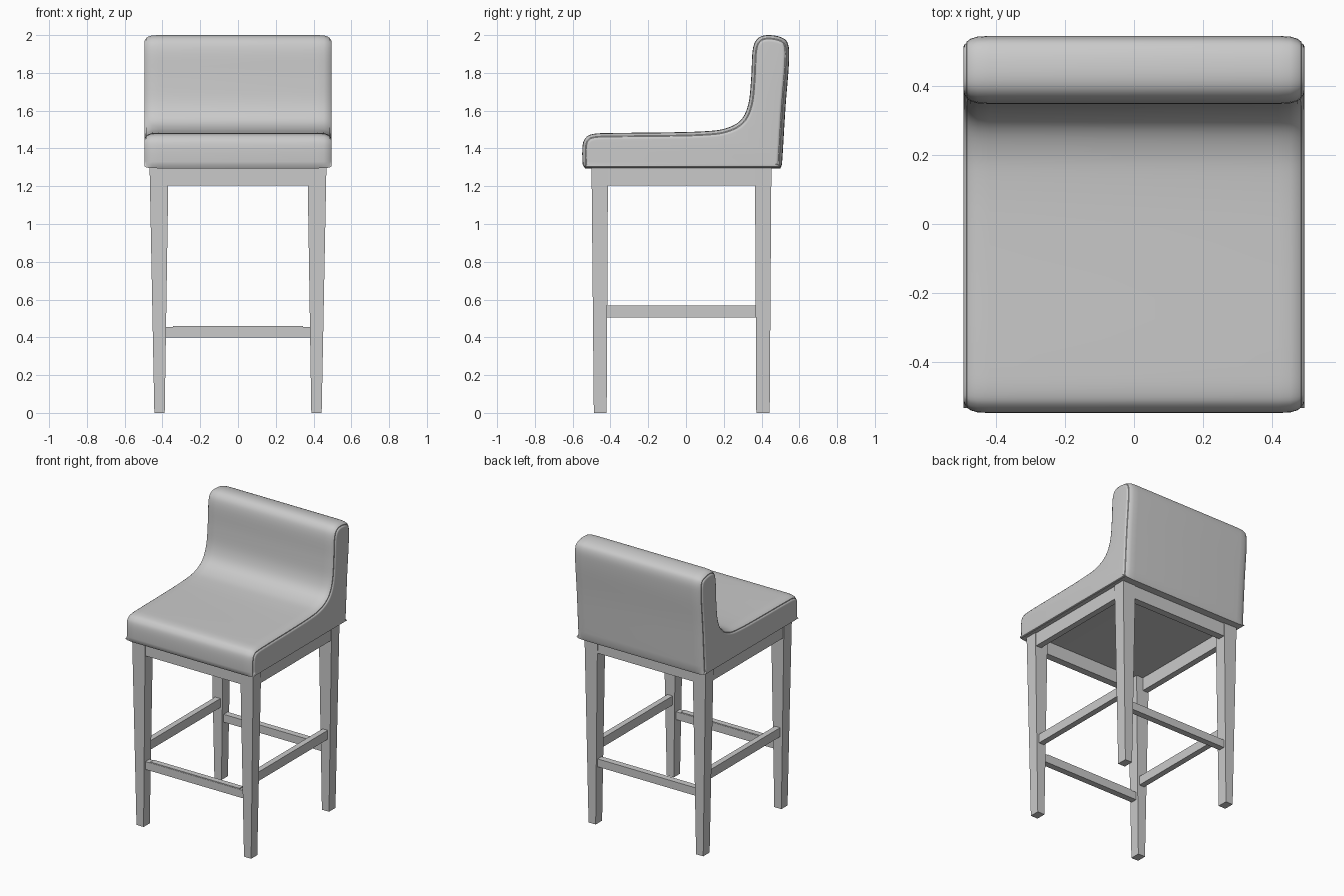
import bpy
import bmesh
from math import radians
from mathutils import Vector

if "Cube" in bpy.data.objects:
    bpy.data.objects.remove(bpy.data.objects["Cube"])

GREY = bpy.data.materials.new("light_grey")
GREY.use_nodes = True
GREY.diffuse_color = (0.59, 0.59, 0.59, 1)
GREY.node_tree.nodes["Principled BSDF"].inputs["Base Color"].default_value = GREY.diffuse_color


def finish(name, bm, smooth=False):
    bmesh.ops.recalc_face_normals(bm, faces=bm.faces)
    mesh = bpy.data.meshes.new(name)
    bm.to_mesh(mesh)
    bm.free()
    mesh.materials.append(GREY)
    obj = bpy.data.objects.new(name, mesh)
    bpy.context.collection.objects.link(obj)
    if smooth:
        bpy.ops.object.select_all(action="DESELECT")
        obj.select_set(True)
        bpy.context.view_layer.objects.active = obj
        bpy.ops.object.shade_smooth_by_angle(angle=radians(40))


def block(name, x, y, z, bottom=None):
    """Box from ranges; bottom gives other x and y ranges for a taper."""
    bm = bmesh.new()
    bmesh.ops.create_cube(bm, size=2)
    for v in bm.verts:
        bx, by = bottom if bottom and v.co.z < 0 else (x, y)
        v.co = [r[1] if c > 0 else r[0] for c, r in zip(v.co, (bx, by, z))]
    finish(name, bm)


def smooth_path(points, steps):
    """Closed Catmull-Rom curve through the points, straight along the bottom."""
    out, n = [], len(points)
    for i in range(n):
        a, b, c, d = (Vector(points[(i + k) % n]) for k in (-1, 0, 1, 2))
        flat = b.y < 1.33 and c.y < 1.33
        for s in range(1 if flat else steps):
            t = s / steps
            out.append(0.5 * (2 * b + (c - a) * t + (2 * a - 5 * b + 4 * c - d) * t * t
                              + (3 * b - a - 3 * c + d) * t ** 3))
    return out


def inset_path(path, amount):
    """Move each point of a clockwise outline inward, less along the bottom."""
    out = []
    for i, p in enumerate(path):
        along = (path[(i + 1) % len(path)] - path[i - 1]).normalized()
        rise = 0.3 if p.y < 1.33 else 1
        out.append(p + Vector((along.y, -along.x * rise)) * amount)
    return out


# Upholstered seat and low back: one side outline lofted across the width
outline = smooth_path([
    (-0.535, 1.295), (-0.547, 1.315), (-0.548, 1.41), (-0.532, 1.455), (-0.49, 1.477),
    (-0.38, 1.482), (-0.1, 1.485), (0.1, 1.491), (0.21, 1.506), (0.29, 1.55),
    (0.33, 1.635), (0.345, 1.77), (0.353, 1.92), (0.378, 1.98), (0.43, 2.0),
    (0.505, 1.988), (0.541, 1.95), (0.545, 1.85), (0.527, 1.62), (0.508, 1.315),
    (0.5, 1.295)], 5)
half = [(0.42, 0), (0.455, 0.002), (0.475, 0.008), (0.486, 0.016), (0.487, 0.021),
        (0.492, 0.024), (0.495, 0.03), (0.4955, 0.036)]
sections = [(-x, d) for x, d in reversed(half)] + half
bm = bmesh.new()
rings = [[bm.verts.new((x, p.x, p.y)) for p in inset_path(outline, d)]
         for x, d in sections]
for r, s in zip(rings, rings[1:]):
    for i in range(len(r)):
        bm.faces.new((r[i - 1], r[i], s[i], s[i - 1]))
bm.faces.new(rings[0])
bm.faces.new(rings[-1])
finish("upholstered_seat", bm, smooth=True)


def mirrored(r, side):
    return r if side > 0 else (-r[1], -r[0])


for side, label in ((1, "left"), (-1, "right")):
    # Tapered legs
    top_x, low_x = mirrored((0.368, 0.468), side), mirrored((0.388, 0.443), side)
    block("front_leg_" + label, top_x, (-0.5, -0.413), (0, 1.297),
          bottom=(low_x, (-0.488, -0.42)))
    block("back_leg_" + label, top_x, (0.365, 0.452), (0, 1.297),
          bottom=(low_x, (0.372, 0.443)))
    # Side rails
    block("side_apron_" + label, mirrored((0.42, 0.462), side), (-0.42, 0.37), (1.203, 1.297))
    block("side_stretcher_" + label, mirrored((0.395, 0.435), side), (-0.42, 0.372),
          (0.505, 0.568))

# Front and back rails
for label, y in (("front", -0.47), ("back", 0.422)):
    block(label + "_apron", (-0.375, 0.375), (y - 0.025, y + 0.025), (1.203, 1.297))
    block(label + "_stretcher", (-0.39, 0.39), (y - 0.008, y + 0.036)
          if label == "front" else (y - 0.036, y + 0.008), (0.4, 0.455))

# Thin foot plate on the front stretcher
block("foot_plate", (-0.345, 0.345), (-0.476, -0.436), (0.455, 0.461))
